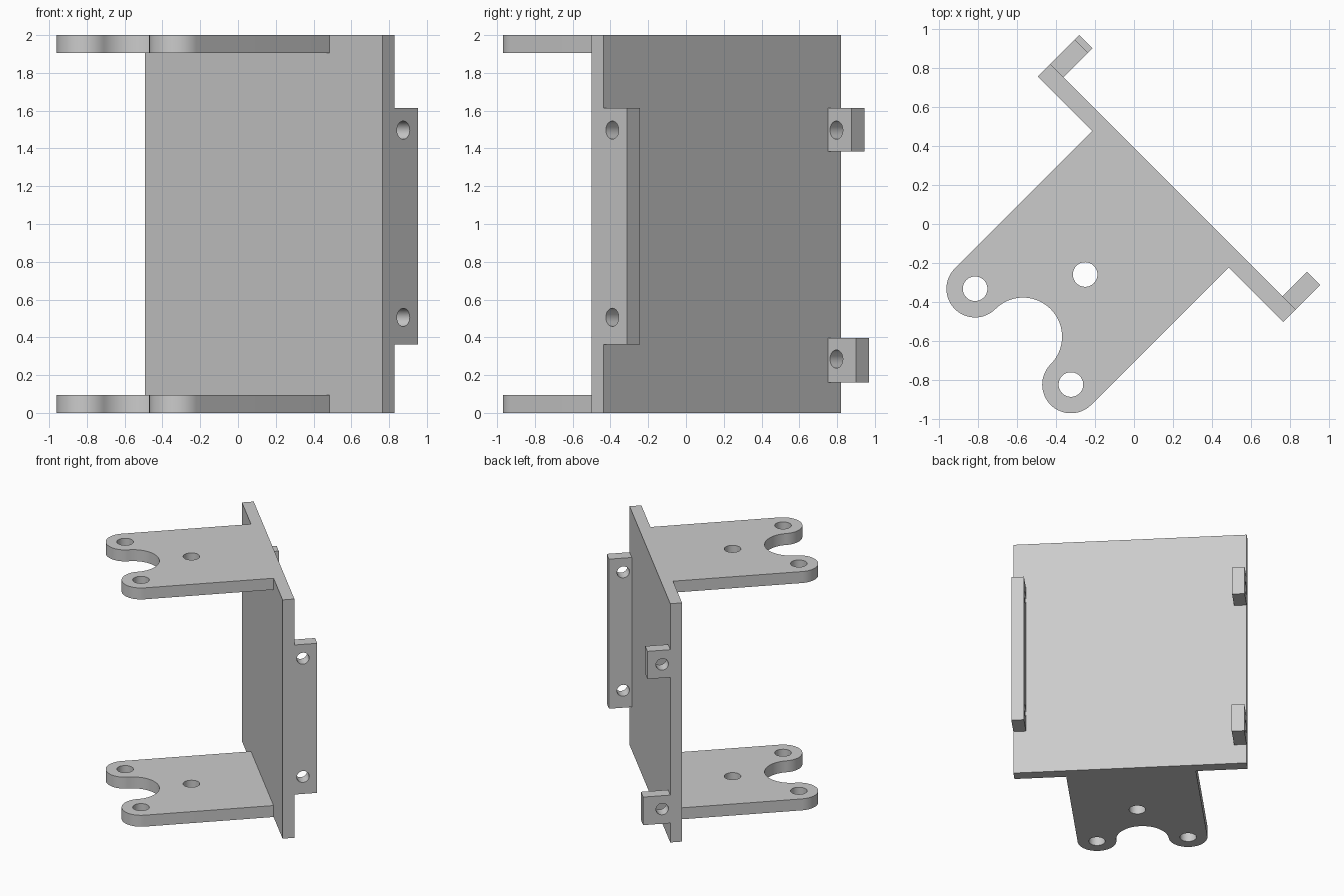
import bpy, bmesh
from math import sin, cos, radians
from mathutils import Matrix, Vector

cube = bpy.data.objects.get("Cube")
if cube:
    bpy.data.objects.remove(cube, do_unlink=True)

grey = bpy.data.materials.new("plain grey")
grey.use_nodes = True
COLOUR = (0.6, 0.6, 0.6, 1)
grey.diffuse_color = COLOUR
grey.node_tree.nodes["Principled BSDF"].inputs["Base Color"].default_value = COLOUR

# Bracket axes: U runs along the back plate, V points out of its rear face
U = Vector((1, -1, 0)).normalized()
V = Vector((1, 1, 0)).normalized()
Z = Vector((0, 0, 1))


def arc(cx, cy, r, start, end, steps):
    angles = [radians(start + (end - start) * i / steps) for i in range(steps + 1)]
    return [(cx + r * cos(a), cy + r * sin(a)) for a in angles]


def hole(cx, cy, r):
    return arc(cx, cy, r, 0, 360, 48)[:-1]


def rect(x0, x1, y0, y1):
    return [(x0, y0), (x1, y0), (x1, y1), (x0, y1)]


def sheet(name, loops, low, high, x_axis, y_axis):
    """Extrude an outline with holes between two heights along its normal."""
    curve = bpy.data.curves.new(name + "_profile", "CURVE")
    curve.dimensions = "2D"
    curve.fill_mode = "BOTH"
    curve.extrude = (high - low) / 2
    for loop in loops:
        spline = curve.splines.new("POLY")
        spline.points.add(len(loop) - 1)
        for point, (x, y) in zip(spline.points, loop):
            point.co = (x, y, 0, 1)
        spline.use_cyclic_u = True
    helper = bpy.data.objects.new(name + "_profile", curve)
    bpy.context.collection.objects.link(helper)
    graph = bpy.context.evaluated_depsgraph_get()
    mesh = bpy.data.meshes.new_from_object(helper.evaluated_get(graph))
    bpy.data.objects.remove(helper, do_unlink=True)

    # Weld caps to walls and place the sheet on the bracket axes
    normal = x_axis.cross(y_axis)
    frame = Matrix((x_axis, y_axis, normal)).transposed().to_4x4()
    bm = bmesh.new()
    bm.from_mesh(mesh)
    bmesh.ops.remove_doubles(bm, verts=bm.verts, dist=0.0001)
    bmesh.ops.transform(bm, verts=bm.verts,
                        matrix=frame @ Matrix.Translation((0, 0, (low + high) / 2)))
    bmesh.ops.recalc_face_normals(bm, faces=bm.faces)
    bm.to_mesh(mesh)
    bm.free()
    mesh.materials.clear()
    mesh.materials.append(grey)
    obj = bpy.data.objects.new(name, mesh)
    bpy.context.collection.objects.link(obj)
    bpy.ops.object.select_all(action="DESELECT")
    obj.select_set(True)
    bpy.context.view_layer.objects.active = obj
    bpy.ops.object.shade_smooth_by_angle(angle=radians(30))


LEFT_U, RIGHT_U = -0.883, 0.895
FRONT_V, BACK_V, TAB_V = 0.186, 0.277, 0.453
THICK = 0.096

# Back plate
sheet("back_plate", [rect(LEFT_U, RIGHT_U, FRONT_V, BACK_V)], 0, 2, U, V)

# Arms: two round lobes flowing into a round notch
MID, SPREAD, LOBE_R, LOBE_V = 0.006, 0.347, 0.147, -0.81
outline = [(MID - SPREAD - LOBE_R, FRONT_V)]
outline += arc(MID - SPREAD, LOBE_V, LOBE_R, 180, 360, 32)
outline += arc(MID, LOBE_V, SPREAD - LOBE_R, 180, 0, 40)[1:-1]
outline += arc(MID + SPREAD, LOBE_V, LOBE_R, 180, 360, 32)
outline += [(MID + SPREAD + LOBE_R, FRONT_V)]
arm_loops = [outline, hole(MID, -0.36, 0.063)]
arm_loops += [hole(MID + s * SPREAD, LOBE_V, 0.063) for s in (-1, 1)]
for name, low in (("lower_arm", 0), ("upper_arm", 2 - THICK)):
    sheet(name, arm_loops, low, low + THICK, U, V)

# Long mounting flange with two holes
sheet("long_flange",
      [rect(BACK_V, TAB_V, 0.362, 1.615)] + [hole(0.343, z, 0.048) for z in (0.506, 1.497)],
      RIGHT_U - THICK, RIGHT_U, V, Z)

# Two short mounting tabs with one hole each
for name, z0, z1, reach, hole_z in (("upper_tab", 1.383, 1.615, TAB_V, 1.497),
                                    ("lower_tab", 0.162, 0.397, 0.486, 0.285)):
    sheet(name, [rect(BACK_V, reach, z0, z1), hole(0.339, hole_z, 0.048)],
          LEFT_U, LEFT_U + THICK, V, Z)
